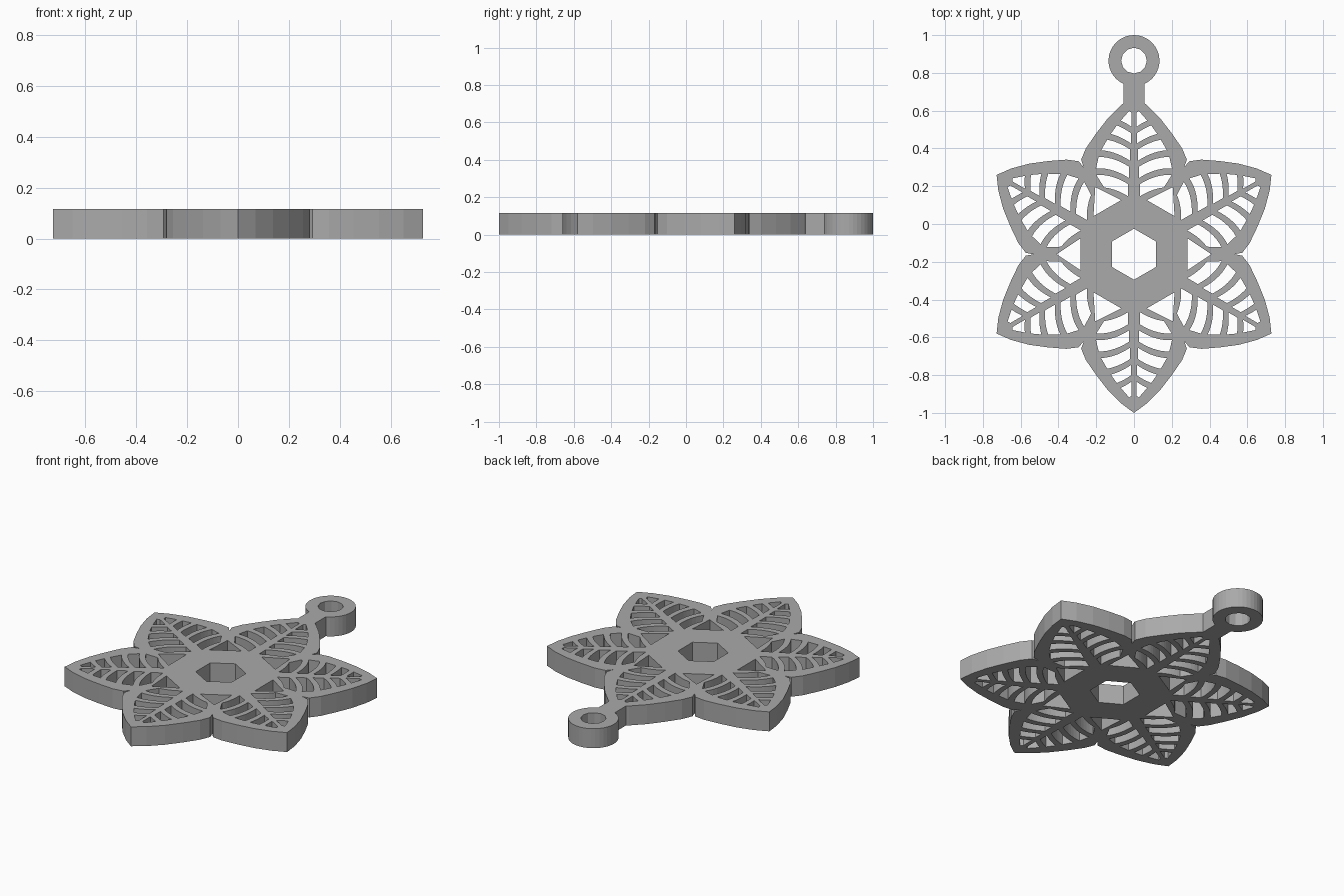
import bpy
import bmesh
from math import sin, cos, radians, pi, asin
from mathutils import Vector, Matrix

if "Cube" in bpy.data.objects:
    bpy.data.objects.remove(bpy.data.objects["Cube"])

THICK = 0.115
CENTRE = Vector((0, -0.16))
RING_Y, RING_R, RING_HOLE, STEM = 0.865, 0.135, 0.068, 0.055

# Half petal as (distance along the axis, half width)
HALF = [(0.46, 0.265), (0.50, 0.28), (0.56, 0.255), (0.64, 0.20), (0.72, 0.138), (0.79, 0.068)]
TIP = (0.84, 0)
# Inner rim of the petal, and the axis range of each gap between leaf veins
RIM = [(0.30, 0.09), (0.36, 0.165), (0.42, 0.20), (0.48, 0.20), (0.57, 0.165), (0.67, 0.10), (0.77, 0.015)]
GAPS = [(0.285, 0.35), (0.385, 0.445), (0.48, 0.54), (0.575, 0.63), (0.665, 0.74)]


def place(r, w, angle):
    """Petal coordinates to the plan."""
    a = radians(angle)
    return CENTRE + Vector((r * cos(a) - w * sin(a), r * sin(a) + w * cos(a)))


def rim_width(r):
    for (r0, w0), (r1, w1) in zip(RIM, RIM[1:]):
        if r0 <= r <= r1:
            return w0 + (w1 - w0) * (r - r0) / (r1 - r0)
    return 0


def vein(start, inner):
    """Curved vein edge from the midrib out to the rim."""
    bow = lambda w: start + 0.75 * w - 2.0 * w * w
    end = inner
    while end < 0.25 and end < rim_width(bow(end)):
        end += 0.002
    return [(bow(w), w) for w in (inner + (end - inner) * i / 7 for i in range(8))]


def arc(radius, a0, a1, n):
    return [Vector((radius * cos(a0 + (a1 - a0) * i / n), RING_Y + radius * sin(a0 + (a1 - a0) * i / n)))
            for i in range(n + 1)]


# Outer outline: six petals, the top one running into stem and hanging ring
outline = []
for k in range(6):
    ang = 90 + 60 * k
    outline += [place(r, -w, ang) for r, w in HALF]
    if k == 0:
        foot = asin(STEM / RING_R)
        outline.append(Vector((STEM, 0.64)))
        outline += arc(RING_R, -pi / 2 + foot, 1.5 * pi - foot, 32)
        outline.append(Vector((-STEM, 0.64)))
    else:
        outline.append(place(*TIP, ang))
    outline += [place(r, w, ang) for r, w in reversed(HALF[1:])]
loops = [outline]

# Ring hole and central hexagon
loops.append(arc(RING_HOLE, 0, 2 * pi, 12)[:-1])
loops.append([place(0.135, 0, 30 + 60 * k) for k in range(6)])

for k in range(6):
    # Triangular opening between neighbouring petals
    loops.append([place(r, w, 60 * k) for r, w in ((0.282, -0.085), (0.41, 0), (0.282, 0.085))])
    # Leaf vein openings on both sides of the midrib
    for i, (low, high) in enumerate(GAPS):
        inner = 0.032 - 0.005 * i
        shape = vein(low, inner) + vein(high, inner)[::-1]
        for side in (1, -1):
            loops.append([place(r, side * w, 90 + 60 * k) for r, w in shape])

# Filled, extruded plan
curve = bpy.data.curves.new("pendant_plan", "CURVE")
curve.dimensions = "2D"
curve.fill_mode = "BOTH"
curve.extrude = THICK / 2
for pts in loops:
    spline = curve.splines.new("POLY")
    spline.points.add(len(pts) - 1)
    for p, co in zip(spline.points, pts):
        p.co = (co.x, co.y, 0, 1)
    spline.use_cyclic_u = True
plan = bpy.data.objects.new("pendant_plan", curve)
bpy.context.collection.objects.link(plan)
bpy.context.view_layer.update()
mesh = bpy.data.meshes.new_from_object(plan.evaluated_get(bpy.context.evaluated_depsgraph_get()))
bpy.data.objects.remove(plan)

# Welded solid standing on the ground
bm = bmesh.new()
bm.from_mesh(mesh)
bmesh.ops.remove_doubles(bm, verts=bm.verts, dist=0.0005)
bmesh.ops.transform(bm, matrix=Matrix.Translation((0, 0, THICK / 2)), verts=bm.verts)
bmesh.ops.recalc_face_normals(bm, faces=bm.faces)
for f in bm.faces:
    f.smooth = False
bm.to_mesh(mesh)
bm.free()

grey = bpy.data.materials.new("light_grey")
grey.use_nodes = True
colour = (0.4, 0.4, 0.4, 1)
grey.diffuse_color = colour
grey.node_tree.nodes["Principled BSDF"].inputs["Base Color"].default_value = colour
mesh.materials.clear()
mesh.materials.append(grey)
mesh.name = "snowflake_pendant"
bpy.context.collection.objects.link(bpy.data.objects.new("snowflake_pendant", mesh))
